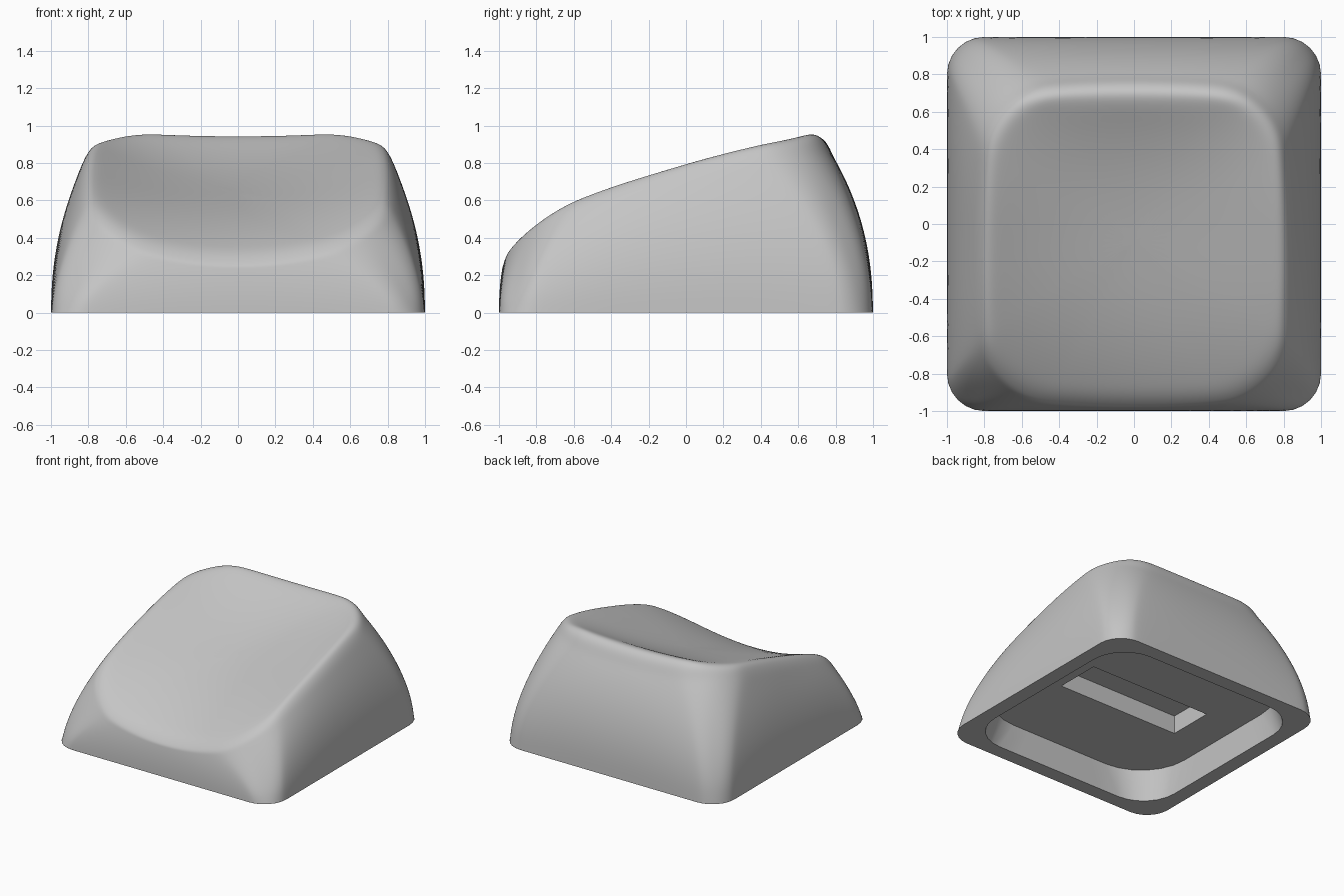
import bpy, bmesh
from math import cos, sin, pi

if "Cube" in bpy.data.objects:
    bpy.data.objects.remove(bpy.data.objects["Cube"], do_unlink=True)

ARC, SIDE = 6, 6     # segments per rounded corner and per straight side

grey = bpy.data.materials.new("plain_grey")
grey.use_nodes = True
grey.diffuse_color = (0.56, 0.56, 0.56, 1)
grey.node_tree.nodes["Principled BSDF"].inputs["Base Color"].default_value = (0.56, 0.56, 0.56, 1)


def rounded_rect(hx, hy, r):
    """Counter-clockwise outline, always with the same number of points."""
    corners = []
    for q, (sx, sy) in enumerate([(1, 1), (-1, 1), (-1, -1), (1, -1)]):
        arc = [(q + i / ARC) * pi / 2 for i in range(ARC + 1)]
        corners.append([(sx * (hx - r) + r * cos(a), sy * (hy - r) + r * sin(a)) for a in arc])
    pts = []
    for q in range(4):
        pts += corners[q]
        (ax, ay), (bx, by) = corners[q][-1], corners[(q + 1) % 4][0]
        pts += [(ax + (bx - ax) * i / SIDE, ay + (by - ay) * i / SIDE) for i in range(1, SIDE)]
    return pts


def top_height(x, y):
    """Shallow scooped top, sloping down to the front."""
    y = min(y, 0.67)
    across = min((x / 0.75) ** 2, 1.1)
    middle = 0.67 + 0.31 * y + 0.06 * y ** 2 + 0.151 * y ** 3
    return middle + (0.125 - 0.2 * max(y, 0) ** 2) * across


def edge_drop(y):
    """How far the rounded rim falls below the top surface."""
    return 0.08 + 0.05 * y


def loft(name, rings, centre=None):
    """Join rings of equal length with quads, then close the last one."""
    bm = bmesh.new()
    loops = [[bm.verts.new(p) for p in ring] for ring in rings]
    n = len(loops[0])
    for a, b in zip(loops, loops[1:]):
        for i in range(n):
            j = (i + 1) % n
            bm.faces.new((a[i], a[j], b[j], b[i]))
    if centre:
        tip = bm.verts.new(centre)
        for i in range(n):
            bm.faces.new((loops[-1][i], loops[-1][(i + 1) % n], tip))
    else:
        bm.faces.new(loops[-1])
    bmesh.ops.remove_doubles(bm, verts=bm.verts, dist=1e-5)
    mesh = bpy.data.meshes.new(name)
    bm.to_mesh(mesh)
    bm.free()
    mesh.materials.append(grey)
    obj = bpy.data.objects.new(name, mesh)
    bpy.context.collection.objects.link(obj)
    bpy.ops.object.select_all(action="DESELECT")
    obj.select_set(True)
    bpy.context.view_layer.objects.active = obj


# Outlines of the base and of the softly bowed top rim
base = rounded_rect(1, 1, 0.2)
HX, HY, CY = 0.845, 0.885, -0.095
rim = []
for x, y in rounded_rect(HX, HY, 0.36):
    u, v = x / HX, y / HY
    rim.append((x * (1 - 0.06 * v * v), CY + y * (1 - 0.06 * u * u)))

# Outer shell: walls that bulge at the sides and run straighter at the corners
rings = []
for u in (0, 0.15, 0.3, 0.45, 0.6, 0.73, 0.84, 0.93, 1):
    ring = []
    for (bx, by), (rx, ry) in zip(base, rim):
        corner = (min(abs(bx), abs(by)) / 0.94) ** 3
        s = u ** (2.3 - corner * (0.85 - 0.2 * by))
        ring.append((bx + (rx - bx) * s, by + (ry - by) * s,
                     u * (top_height(rx, ry) - edge_drop(ry))))
    rings.append(ring)

# Rounded rim and scooped top
for k, drop in ((0.97, 0.5), (0.94, 0.2), (0.9, 0.03), (0.84, 0), (0.7, 0),
                (0.52, 0), (0.34, 0), (0.16, 0)):
    ring = [(x * k, CY + (y - CY) * k) for x, y in rim]
    rings.append([(x, y, top_height(x, y) - drop * edge_drop(y)) for x, y in ring])
loft("cap_shell", rings, (0, CY, top_height(0, CY)))
smooth = bpy.context.object.modifiers.new("smooth_surface", "SUBSURF")
smooth.levels = smooth.render_levels = 2
bpy.ops.object.shade_smooth()

# Underside: bottom lip, shallow cavity and rectangular slot
levels = [(1, 1, 0.2, 0), (0.88, 0.88, 0.3, 0), (0.87, 0.87, 0.42, 0.23),
          (0.554, 0.188, 0, 0.23), (0.554, 0.188, 0, 0.38)]
under_rings = [[(x, y, z) for x, y in reversed(rounded_rect(hx, hy, r))] for hx, hy, r, z in levels]
loft("underside_cavity", under_rings)
bpy.ops.object.shade_smooth_by_angle(angle=pi / 6)
